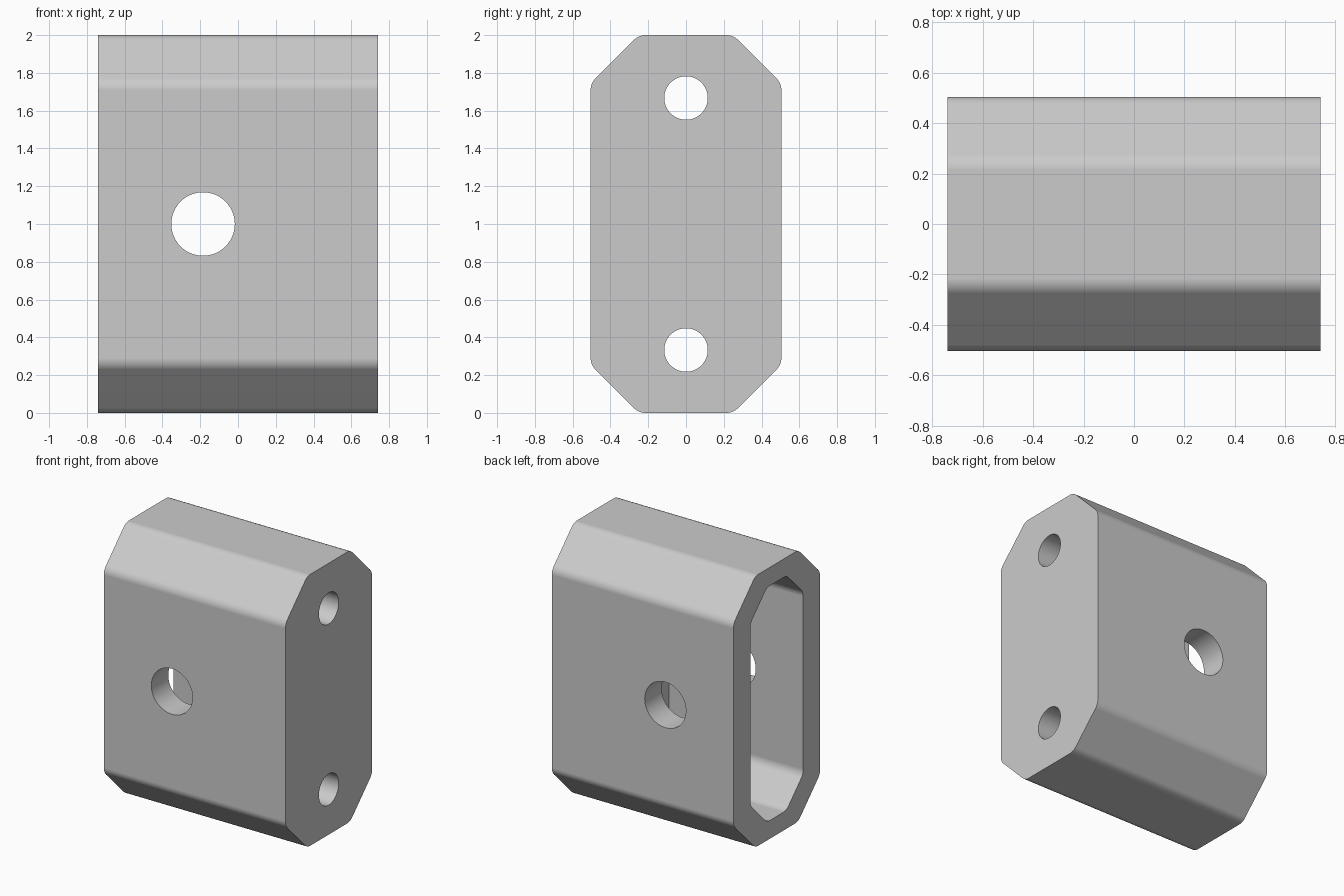
import bpy
import bmesh
from math import cos, sin, pi, radians
from mathutils import Vector, Matrix

cube = bpy.data.objects.get("Cube")
if cube:
    bpy.data.objects.remove(cube, do_unlink=True)

HALF_X, HALF_Y, HALF_Z = 0.74, 0.505, 1.0
CHAMFER = 0.255
FILLET = 0.085
SIDE_WALL, END_WALL = 0.197, 0.135
FLOOR_X = 0.355

grey = bpy.data.materials.new("light grey")
grey.use_nodes = True
colour = (0.6, 0.6, 0.6, 1)
grey.diffuse_color = colour
grey.node_tree.nodes["Principled BSDF"].inputs["Base Color"].default_value = colour


def octagon(hy, hz, c):
    """Chamfered rectangle corners in the y-z plane, counter-clockwise."""
    return [Vector(p) for p in (
        (hy, -hz + c), (hy, hz - c), (hy - c, hz), (-hy + c, hz),
        (-hy, hz - c), (-hy, -hz + c), (-hy + c, -hz), (hy - c, -hz))]


def rounded(corners, radius, steps=6):
    """Replace every 45 degree corner with a tangent arc."""
    points = []
    for i, p in enumerate(corners):
        d = (p - corners[i - 1]).normalized()
        inward = Vector((-d.y, d.x))
        centre = p - d * radius * sin(pi / 8) / cos(pi / 8) + inward * radius
        for k in range(steps + 1):
            a = pi / 4 * k / steps
            points.append(centre + radius * (d * sin(a) - inward * cos(a)))
    return points


def make_object(name, bm):
    bmesh.ops.recalc_face_normals(bm, faces=bm.faces)
    mesh = bpy.data.meshes.new(name)
    bm.to_mesh(mesh)
    bm.free()
    mesh.materials.append(grey)
    obj = bpy.data.objects.new(name, mesh)
    bpy.context.collection.objects.link(obj)
    return obj


def prism(name, profile, x0, x1):
    bm = bmesh.new()
    face = bm.faces.new([bm.verts.new((x0, p.x, p.y + HALF_Z)) for p in profile])
    ext = bmesh.ops.extrude_face_region(bm, geom=[face], use_keep_orig=True)
    moved = [v for v in ext["geom"] if isinstance(v, bmesh.types.BMVert)]
    bmesh.ops.translate(bm, verts=moved, vec=(x1 - x0, 0, 0))
    return make_object(name, bm)


def drill(name, radius, length, location, axis):
    bm = bmesh.new()
    turn = Matrix.Rotation(radians(90), 4, axis)
    bmesh.ops.create_cone(bm, cap_ends=True, segments=64, radius1=radius,
                          radius2=radius, depth=length,
                          matrix=Matrix.Translation(location) @ turn)
    return make_object(name, bm)


# Outer chamfered block
body = prism("housing", rounded(octagon(HALF_Y, HALF_Z, CHAMFER), FILLET), -HALF_X, HALF_X)

# Cavity open at one end, cross hole, and two holes through the thick end
cavity = octagon(HALF_Y - SIDE_WALL, HALF_Z - END_WALL, 0.195)
cutters = [
    prism("cavity_cutter", rounded(cavity, FILLET), -HALF_X - 0.1, FLOOR_X),
    drill("cross_hole_cutter", 0.168, 2, (-0.185, 0, HALF_Z), 'X'),
]
for side in (-1, 1):
    cutters.append(drill("end_hole_cutter", 0.115, 0.8,
                         (0.6, 0, HALF_Z + side * 0.667), 'Y'))

bpy.ops.object.select_all(action='DESELECT')
body.select_set(True)
bpy.context.view_layer.objects.active = body
for cutter in cutters:
    cutter.hide_render = True
    mod = body.modifiers.new("cut", 'BOOLEAN')
    mod.operation = 'DIFFERENCE'
    mod.solver = 'EXACT'
    mod.object = cutter
    bpy.ops.object.modifier_apply(modifier=mod.name)
    bpy.data.objects.remove(cutter, do_unlink=True)

# Smooth fillets and bores, crisp rims
bpy.ops.object.shade_smooth_by_angle(angle=radians(30))
weighted = body.modifiers.new("flat panels", 'WEIGHTED_NORMAL')
weighted.keep_sharp = True
